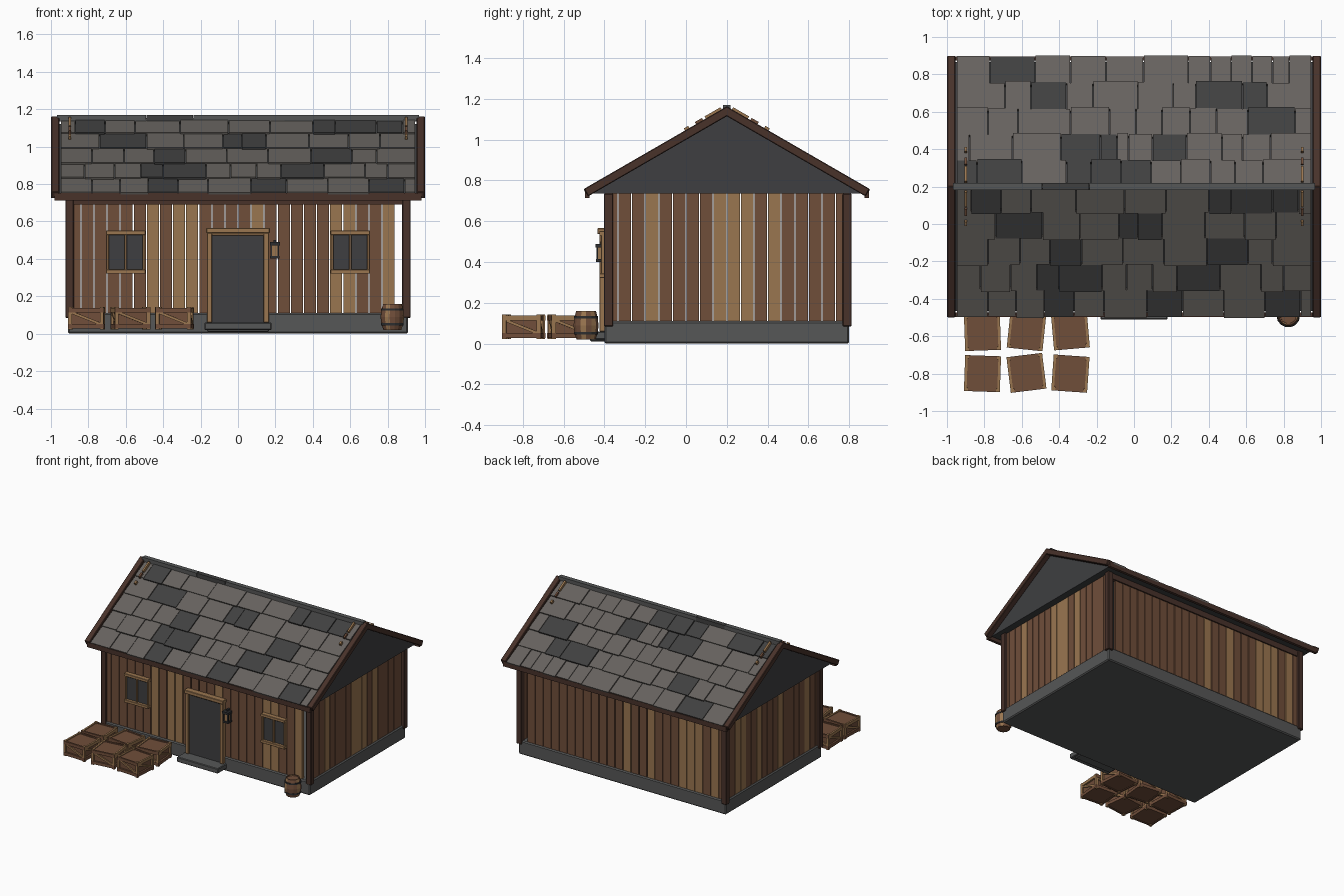
import bpy, bmesh, math
from mathutils import Matrix, Vector

if "Cube" in bpy.data.objects:
    bpy.data.objects.remove(bpy.data.objects["Cube"])


def material(name, rgb):
    lin = [(c / 255 / 12.92) if c < 11 else ((c / 255 + 0.055) / 1.055) ** 2.4 for c in rgb]
    m = bpy.data.materials.new(name)
    m.use_nodes = True
    m.diffuse_color = (*lin, 1)
    m.node_tree.nodes["Principled BSDF"].inputs["Base Color"].default_value = (*lin, 1)
    return m


TRIM = material("dark_wood", (72, 50, 42))
BROWN = material("brown_wood", (112, 78, 58))
TAN = material("tan_wood", (154, 118, 80))
SLATE = material("light_slate", (102, 98, 94))
CHARCOAL = material("dark_slate", (64, 64, 64))
PANEL = material("dark_panel", (62, 63, 65))
STONE = material("foundation_stone", (86, 87, 87))
METAL = material("dark_metal", (44, 45, 47))

ROT = lambda deg, axis: Matrix.Rotation(math.radians(deg), 4, axis)


def build(name, boxes, place=Matrix(), bevel=0.0):
    """One object from boxes: (centre, size, material[, rotation])."""
    bm, mats = bmesh.new(), []
    for centre, size, mat, *rot in boxes:
        if mat not in mats:
            mats.append(mat)
        m = place @ Matrix.Translation(centre) @ (rot[0] if rot else Matrix())
        made = bmesh.ops.create_cube(bm, size=1, matrix=m @ Matrix.Diagonal((*size, 1)))
        for f in {f for v in made["verts"] for f in v.link_faces}:
            f.material_index = mats.index(mat)
    bmesh.ops.recalc_face_normals(bm, faces=bm.faces)
    return finish(name, bm, mats, bevel)


def finish(name, bm, mats, bevel=0.0):
    me = bpy.data.meshes.new(name)
    bm.to_mesh(me)
    bm.free()
    for m in mats:
        me.materials.append(m)
    ob = bpy.data.objects.new(name, me)
    bpy.context.collection.objects.link(ob)
    if bevel:
        mod = ob.modifiers.new("bevel", "BEVEL")
        mod.width, mod.segments = bevel, 1
    return ob


# Foundation and door step
build("foundation", [((0, 0.2, 0.055), (1.82, 1.2, 0.11), STONE)], bevel=0.008)
build("door_step", [((0, -0.45, 0.04), (0.36, 0.12, 0.04), STONE),
                    ((0, -0.43, 0.02), (0.33, 0.08, 0.02), STONE)], bevel=0.005)


# Plank walls: t is tan, b is brown, a dot is a missing board
def plank_wall(name, pattern, start, end, fixed, along_x):
    pitch, boxes = (end - start) / len(pattern), []
    for i, c in enumerate(pattern):
        if c == ".":
            continue
        p = start + pitch * (i + 0.5)
        mat = TAN if c == "t" else BROWN
        if along_x:
            boxes.append(((p, fixed, 0.42), (pitch - 0.006, 0.02, 0.64), mat))
        else:
            boxes.append(((fixed, p, 0.42), (0.02, pitch - 0.005, 0.64), mat))
    build(name, boxes)


plank_wall("front_wall", "bbbbbbtbttbbbbtbbbbbttbbt.", -0.91, 0.91, -0.38, True)
plank_wall("back_wall", "btbtttbbbtbbtbbbbbbbbbbbb.", -0.91, 0.91, 0.78, True)
plank_wall("left_wall", "bbbtbbbbtttbtbbbbb", -0.4, 0.8, 0.89, False)
plank_wall("right_wall", "bbtbbbbtbbbtbbttbb", -0.4, 0.8, -0.89, False)

# Corner posts and the beams under the eaves
build("corner_posts", [((x, y, 0.41), (0.045, 0.045, 0.65), TRIM)
                       for x in (-0.9, 0.9) for y in (-0.38, 0.79)], bevel=0.004)
build("wall_beams", [((0, y, 0.715), (1.78, 0.03, 0.05), TRIM) for y in (-0.385, 0.785)])

# Solid roof core with the gables at its ends
RIDGE_Y, RIDGE_Z, PITCH = 0.2, 1.155, math.radians(30)
bm = bmesh.new()
tri = [bm.verts.new((-0.955, RIDGE_Y + dy, z)) for dy, z in ((-0.665, 0.735), (0.665, 0.735), (0, 1.12))]
face = bm.faces.new(tri)
ext = bmesh.ops.extrude_face_region(bm, geom=[face])
bmesh.ops.translate(bm, vec=(1.91, 0, 0), verts=[v for v in ext["geom"] if isinstance(v, bmesh.types.BMVert)])
bmesh.ops.recalc_face_normals(bm, faces=bm.faces)
finish("roof_core", bm, [PANEL])


def slope(s):
    """Frame on a roof slope: x along the ridge, y downhill, z outward."""
    c, n = math.cos(PITCH), math.sin(PITCH)
    return Matrix(((1, 0, 0, 0), (0, s * c, s * n, RIDGE_Y), (0, -n, c, RIDGE_Z), (0, 0, 0, 1)))


# Slate widths in hundredths, ridge to eave; a minus marks a dark slate
FRONT = [[8, -16, 16, 24, 26, 22, 23, -12, -22, -14],
         [21, -25, 20, 21, -10, -13, 23, 21, 17],
         [17, 17, 16, -17, 22, 22, 23, -22, 13],
         [13, 16, 14, -12, -23, 13, 14, 13, -23, 22, 12],
         [17, 15, 15, -16, 16, 23, -19, 22, 22, -19]]
BACK = [[-11, -24, 24, -13, -16, -16, 16, 16, 13, 15],
        [7, 23, 26, -21, -9, 6, 13, -18, 19, 11, 15],
        [17, 16, 28, 21, 14, 14, 15, 14, 17, -25],
        [26, 14, -19, 14, 24, 19, 12, -25, -13],
        [18, -24, 19, 19, 20, 24, 12, 11, 11, 11, 9]]
ROW = 0.16
for name, rows, s in (("front", FRONT, -1), ("back", BACK, 1)):
    boxes = []
    for r, widths in enumerate(rows):
        x = -0.95
        for i, w in enumerate(widths + [190 - sum(map(abs, widths))]):
            w, mat = abs(w) / 100, CHARCOAL if w < 0 else SLATE
            lift = 0.004 * ((i * 2 + r) % 3 - 1)
            boxes.append(((x + w / 2, ROW * (r + 0.5) + lift, -0.012 + lift / 2),
                          (w - 0.005, ROW + 0.008, 0.022), mat, ROT(3, "X")))
            x += w
    build(name + "_slates", boxes, slope(s))
    # Barge boards and the eave board
    build(name + "_barge_boards", [((x, 0.4, -0.014), (0.045, 0.81, 0.042), TRIM)
                                   for x in (-0.977, 0.977)], slope(s), 0.004)
    build(name + "_eave_board", [((0, RIDGE_Y + s * 0.685, 0.732), (1.96, 0.022, 0.038), TRIM)])
    # Small timber ties across the ridge ends
    build(name + "_ridge_ties", [((x, v, 0.008), (0.014, l, 0.022), m) for x in (-0.9, 0.9)
                                 for v, l, m in ((0.07, 0.09, TAN), (0.15, 0.04, BROWN), (0.22, 0.025, TAN))],
          slope(s))

# Ridge cap in three lengths
build("ridge_cap", [(((a + b) / 2, RIDGE_Y, 1.152), (b - a - 0.003, 0.036, 0.036), m)
                    for a, b, m in ((-0.97, -0.49, STONE), (-0.49, -0.24, CHARCOAL), (-0.24, 0.97, STONE))])

# Door with frame
build("door", [((-0.003, -0.4, 0.295), (0.285, 0.02, 0.47), PANEL)])
build("door_frame", [((x, -0.405, 0.3), (0.028, 0.04, 0.48), TAN) for x in (-0.153, 0.151)]
      + [((0, -0.41, 0.552), (0.34, 0.05, 0.028), TAN), ((0, -0.4, 0.532), (0.28, 0.03, 0.012), TAN)],
      bevel=0.003)

# Windows: two panes in a plank frame
for side, cx in (("right", -0.6), ("left", 0.6)):
    build(side + "_window_glass", [((cx, -0.395, 0.435), (0.19, 0.016, 0.2), PANEL)])
    build(side + "_window_frame",
          [((cx, -0.405, z), (0.21, 0.04, 0.022), TAN) for z in (0.332, 0.54)]
          + [((cx + dx, -0.402, 0.436), (w, 0.03, 0.19), TAN)
             for dx, w in ((-0.097, 0.013), (0, 0.012), (0.097, 0.013))], bevel=0.002)

# Lantern beside the door
build("lantern", [((0.197, -0.418, 0.443), (0.03, 0.03, 0.06), TAN),
                  ((0.197, -0.418, 0.408), (0.05, 0.046, 0.014), METAL),
                  ((0.197, -0.418, 0.48), (0.054, 0.05, 0.018), METAL),
                  ((0.197, -0.4, 0.495), (0.014, 0.04, 0.012), METAL)]
      + [((0.197 + a, -0.418 + b, 0.445), (0.009, 0.009, 0.07), METAL)
         for a in (-0.019, 0.019) for b in (-0.017, 0.017)])


# Crates: core, corner posts, rails and a diagonal brace on each side
def crate(name, x, y, turn):
    boxes = [((0, 0, 0.06), (0.165, 0.165, 0.1), BROWN)]
    for k in range(4):
        q = ROT(90 * k, "Z")
        for p, size, mat, r in (((0.085, 0.085, 0.06), (0.02, 0.02, 0.12), TAN, 0),
                                ((0, -0.089, 0.018), (0.19, 0.014, 0.024), BROWN, 0),
                                ((0, -0.089, 0.104), (0.19, 0.014, 0.024), TAN if k % 2 else BROWN, 0),
                                ((0, -0.086, 0.061), (0.17, 0.012, 0.014), TAN, 22)):
            boxes.append((q @ Vector(p), size, mat, q @ ROT(r, "Y")))
    build(name, boxes, Matrix.Translation((x, y, 0.022)) @ ROT(turn, "Z"))


for i, (x, y, turn) in enumerate(((-0.81, -0.58, 2), (-0.575, -0.575, -6), (-0.34, -0.572, 5),
                                  (-0.81, -0.8, -2), (-0.575, -0.796, 7), (-0.34, -0.8, -4))):
    crate("crate_%d" % (i + 1), x, y, turn)


# Barrel: lathed staves in alternating wood, with two hoops
def lathe(name, profile, mats, pick, sides=14):
    bm = bmesh.new()
    rings = [[bm.verts.new((0.825 + r * math.cos(math.tau * k / sides),
                            -0.49 + r * math.sin(math.tau * k / sides), z)) for k in range(sides)]
             for r, z in profile]
    for lo, hi in zip(rings, rings[1:]):
        for k in range(sides):
            j = (k + 1) % sides
            bm.faces.new((lo[k], lo[j], hi[j], hi[k])).material_index = pick(k)
    for ring in (rings[0], rings[-1]):
        bm.faces.new(ring)
    bmesh.ops.recalc_face_normals(bm, faces=bm.faces)
    finish(name, bm, mats)


lathe("barrel", [(0.048, 0.02), (0.059, 0.055), (0.063, 0.09), (0.059, 0.125), (0.05, 0.16),
                 (0.043, 0.16), (0.042, 0.152)], [BROWN, TAN], lambda k: int(k % 4 == 1))
for z in (0.05, 0.13):
    lathe("barrel_hoop", [(0.061, z - 0.006), (0.061, z + 0.006)], [METAL], lambda k: 0)
